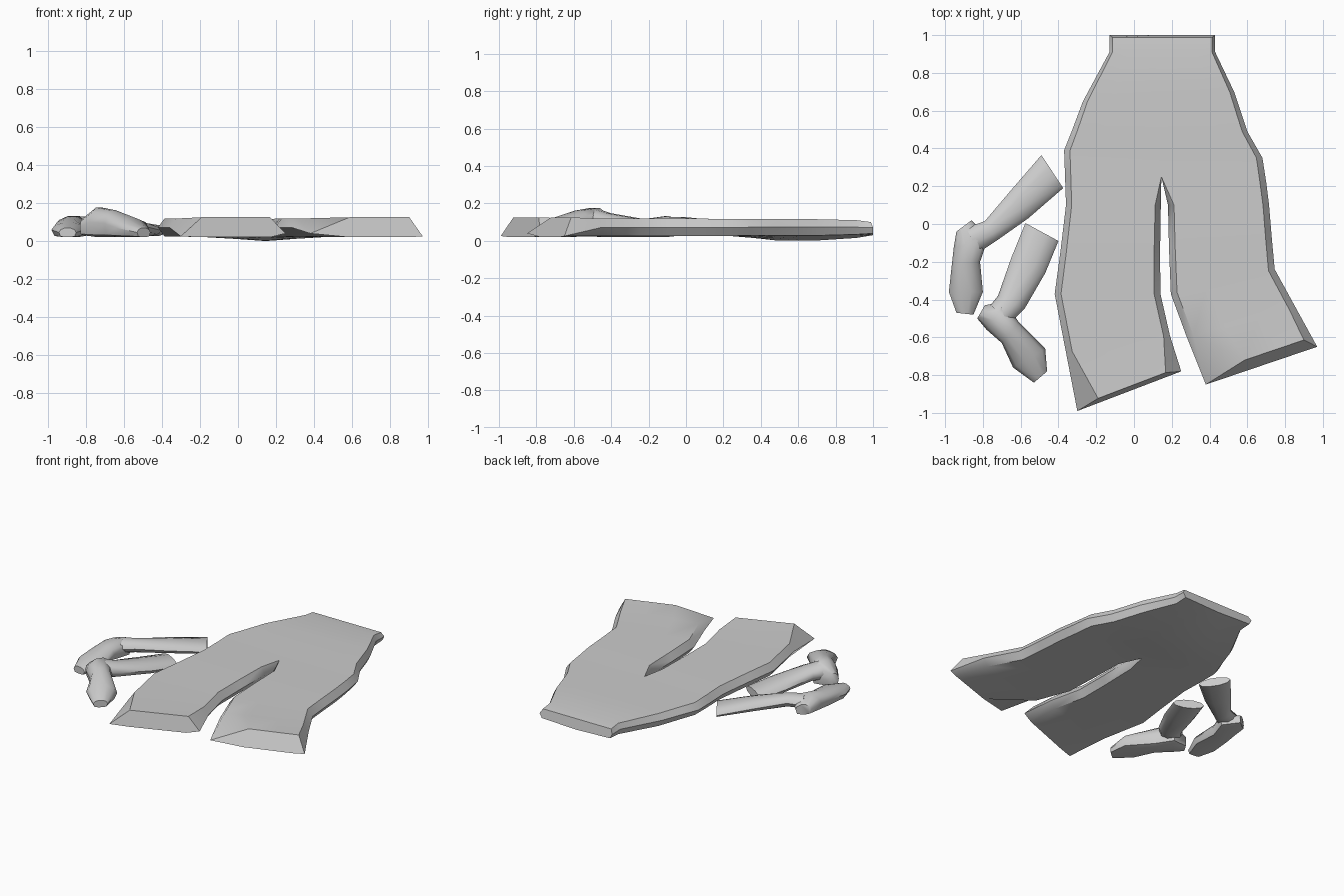
import bpy, bmesh, math
from mathutils import Vector

cube = bpy.data.objects.get("Cube")
if cube:
    bpy.data.objects.remove(cube, do_unlink=True)

grey = bpy.data.materials.new("plain_grey")
grey.use_nodes = True
colour = (0.6, 0.6, 0.6, 1)
grey.diffuse_color = colour
grey.node_tree.nodes["Principled BSDF"].inputs["Base Color"].default_value = colour


def cloth_section(outer, inner):
    """Flat section with bevelled edges: (across, height) pairs."""
    spots = [outer, 0.35, 0.65, 1 - inner]
    return ([(0, .5)] + [(t, 1) for t in spots] + [(1, .5)]
            + [(t, 0) for t in reversed(spots)])


def round_section(sides=10):
    angles = [math.tau * i / sides for i in range(sides)]
    return [(.5 - .5 * math.cos(a), .5 + .5 * math.sin(a)) for a in angles]


def make_ring(bm, a, b, low, high, section, dip=0.0, push=(0, 0)):
    """Ring spanning a to b; push slides the upper points sideways."""
    a, b = Vector(a), Vector(b)
    ring = []
    for t, h in section:
        p = a.lerp(b, t)
        lift = max(0, h - .5) * 2
        floor = low - dip * t
        ring.append(bm.verts.new((p.x + push[0] * lift, p.y + push[1] * lift,
                                  floor + (high - floor) * h)))
    return ring


def bridge(bm, rings, skip=lambda row, col: False):
    for row, (r, s) in enumerate(zip(rings, rings[1:])):
        n = len(r)
        for c in range(n):
            if not skip(row, c):
                bm.faces.new((r[c], r[(c + 1) % n], s[(c + 1) % n], s[c]))
    bm.faces.new(rings[0])
    bm.faces.new(list(reversed(rings[-1])))


def finish(bm, name, angle=40):
    bmesh.ops.remove_doubles(bm, verts=bm.verts[:], dist=0.0005)
    loose = [v for v in bm.verts if not v.link_faces]
    bmesh.ops.delete(bm, geom=loose, context='VERTS')
    bmesh.ops.recalc_face_normals(bm, faces=bm.faces[:])
    mesh = bpy.data.meshes.new(name)
    bm.to_mesh(mesh)
    bm.free()
    mesh.materials.append(grey)
    obj = bpy.data.objects.new(name, mesh)
    bpy.context.collection.objects.link(obj)
    bpy.ops.object.select_all(action='DESELECT')
    obj.select_set(True)
    bpy.context.view_layer.objects.active = obj
    bpy.ops.object.shade_smooth_by_angle(angle=math.radians(angle))
    return obj


# Trousers: two halves that share a centre seam from waist to crotch
seam = [(1, .04, .1, .01), (.91, .035, .11, .02), (.68, .03, .115, .03),
        (.48, .03, .115, .028), (.36, .03, .115, .015), (.25, .025, .115, 0)]
waist_to_crotch = {
    "right": [(-.13, 1), (-.13, .91), (-.27, .65), (-.33, .49), (-.37, .39), (-.365, .25)],
    "left": [(.43, 1), (.43, .91), (.53, .7), (.6, .49), (.68, .35), (.7, .22)],
}
# Leg stations: outer point, inner point
legs = {
    "right": [((-.36, .1), (.142, .1)), ((-.39, -.15), (.138, -.15)),
              ((-.42, -.37), (.14, -.37)), ((-.36, -.68), (.19, -.59))],
    "left": [((.715, .1), (.18, .1)), ((.73, -.08), (.185, -.12)),
             ((.745, -.24), (.195, -.37)), ((.86, -.45), (.28, -.6))],
}
# Hems: outer point, inner point, edge insets, slide of the upper rim
hems = {
    "right": ((-.3, -.99), (.25, -.78), .2, .15, (0, .025)),
    "left": ((.97, -.65), (.38, -.85), .12, .35, (0, .06)),
}

bm = bmesh.new()
for side in ("right", "left"):
    rings = []
    for (y, low, high, dip), outer in zip(seam, waist_to_crotch[side]):
        push = (0, -.012) if y == 1 else (0, 0)
        rings.append(make_ring(bm, outer, (.145, y), low, high,
                               cloth_section(.06, 0), dip, push))
    seam_rows = len(rings) - 1
    for outer, inner in legs[side]:
        rings.append(make_ring(bm, outer, inner, .025, .118, cloth_section(.06, .06)))
    outer, inner, e_out, e_in, push = hems[side]
    hem = make_ring(bm, outer, inner, .02, .125, cloth_section(e_out, e_in), 0, push)
    hem[0].co.z = .025
    hem[5].co.z = .04
    rings.append(hem)
    bridge(bm, rings, lambda row, col: row < seam_rows and col in (4, 5))
finish(bm, "trousers")


# Boots: a foot and a shaft, each a row of round sections
def make_tube(name, stations, flat_sole=False):
    bm = bmesh.new()
    section = round_section()
    if flat_sole:
        section = [(t, h if h > .4 else h * .4) for t, h in section]
    bridge(bm, [make_ring(bm, a, b, low, high, section)
                for a, b, low, high in stations])
    finish(bm, name, 50)


make_tube("right_boot_foot", [
    ((-.94, -.04), (-.86, .02), .03, .1),
    ((-.955, -.13), (-.77, -.07), .02, .135),
    ((-.965, -.22), (-.815, -.2), .02, .12),
    ((-.98, -.36), (-.8, -.36), .02, .098),
    ((-.94, -.47), (-.85, -.48), .02, .07)], True)
make_tube("right_boot_shaft", [
    ((-.89, -.02), (-.82, -.15), .04, .13),
    ((-.79, .015), (-.73, -.09), .045, .13),
    ((-.65, .18), (-.56, .03), .035, .115),
    ((-.49, .365), (-.375, .19), .025, .085)])
make_tube("left_boot_foot", [
    ((-.83, -.5), (-.79, -.43), .03, .12),
    ((-.78, -.56), (-.68, -.41), .02, .18),
    ((-.7, -.63), (-.61, -.52), .02, .165),
    ((-.64, -.76), (-.47, -.66), .02, .12),
    ((-.53, -.84), (-.46, -.78), .02, .07)], True)
make_tube("left_boot_shaft", [
    ((-.76, -.43), (-.65, -.52), .05, .17),
    ((-.72, -.38), (-.58, -.45), .05, .15),
    ((-.65, -.18), (-.47, -.26), .03, .115),
    ((-.575, .005), (-.4, -.09), .025, .085)])
